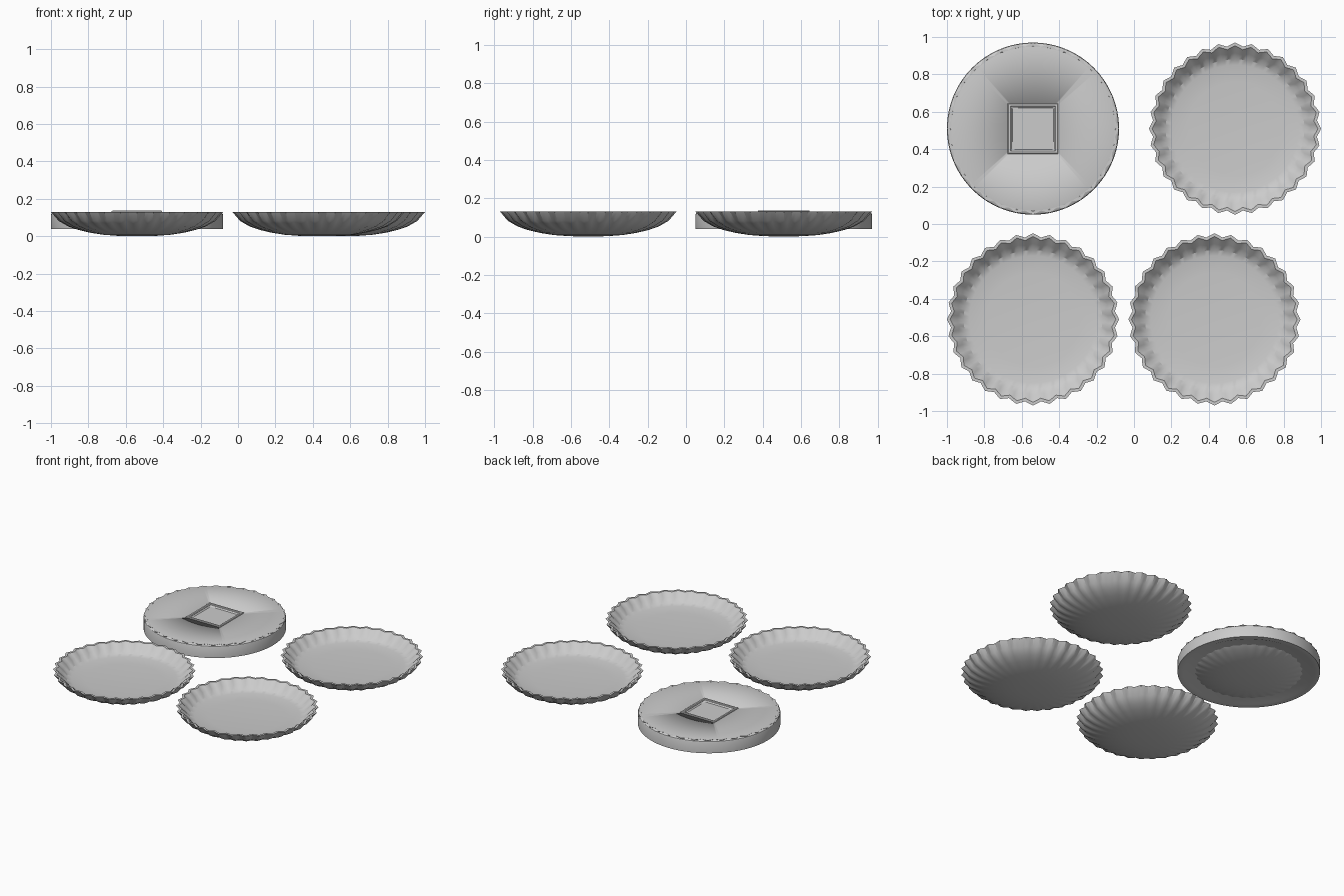
import bpy, bmesh, math

if "Cube" in bpy.data.objects:
    bpy.data.objects.remove(bpy.data.objects["Cube"])

FLUTES, SEG = 32, 128


def finish(bm, name, loc, angle=30):
    bmesh.ops.recalc_face_normals(bm, faces=bm.faces)
    me = bpy.data.meshes.new(name)
    bm.to_mesh(me)
    bm.free()
    ob = bpy.data.objects.new(name, me)
    ob.location = loc
    bpy.context.collection.objects.link(ob)
    bpy.ops.object.select_all(action='DESELECT')
    ob.select_set(True)
    bpy.context.view_layer.objects.active = ob
    bpy.ops.object.shade_smooth_by_angle(angle=math.radians(angle))
    return ob


def lathe(name, profile, loc):
    """Profile of (radius, z, flute amplitude), from axis to axis."""
    bm = bmesh.new()
    rings = []
    for r, z, amp in profile:
        if r == 0:
            rings.append([bm.verts.new((0, 0, z))] * SEG)
            continue
        ring = []
        for i in range(SEG):
            a = 2 * math.pi * i / SEG
            rr = r + amp * math.cos(FLUTES * a)
            ring.append(bm.verts.new((rr * math.cos(a), rr * math.sin(a), z)))
        rings.append(ring)
    for p, q in zip(rings, rings[1:]):
        for i in range(SEG):
            j = (i + 1) % SEG
            vs = list(dict.fromkeys([p[i], p[j], q[j], q[i]]))
            bm.faces.new(vs)
    return finish(bm, name, loc)


def square_lathe(name, profile, loc):
    """Square rings of (half width, z), bridged in order and capped if open."""
    bm = bmesh.new()
    rings = [[bm.verts.new((sx * h, sy * h, z)) for sx, sy in
              ((-1, -1), (1, -1), (1, 1), (-1, 1))] for h, z in profile]
    for p, q in zip(rings, rings[1:]):
        for i in range(4):
            j = (i + 1) % 4
            bm.faces.new((p[i], p[j], q[j], q[i]))
    bm.faces.new(rings[0])
    bm.faces.new(rings[-1])
    return finish(bm, name, loc)


# Fluted dish: domed underside, wavy rim, sloped inner wall, shallow floor
DISH = [(0, 0, 0), (.10, .002, 0), (.18, .008, 0), (.25, .019, .001),
        (.31, .034, .004), (.36, .052, .007), (.41, .082, .009),
        (.45, .13, .01), (.433, .13, .01), (.40, .10, .005),
        (.37, .073, 0), (.34, .066, 0), (.25, .06, 0), (0, .058, 0)]

for name, x, y in (("dish_front_left", -.54, -.51), ("dish_front_right", .43, -.51),
                   ("dish_back_right", .54, .51), ("dish_under_lid", -.54, .51)):
    lathe(name, DISH, (x, y, 0))

# Round lid with a softened top edge and a recessed underside
LID = (-.54, .51, 0)
lid = lathe("lid", [(0, .046, 0), (.41, .046, 0), (.425, .04, 0), (.46, .04, 0),
                    (.46, .115, 0), (.457, .122, 0), (.45, .127, 0),
                    (.435, .1305, 0), (0, .1305, 0)], LID)

# Square finger pit cut into the lid
cutter = square_lathe("pit_cutter", [(.1, .075), (.118, .15)], LID)
cutter.hide_render = True
cutter.hide_set(True)
mod = lid.modifiers.new("pit", 'BOOLEAN')
mod.object = cutter
mod.operation = 'DIFFERENCE'
mod.solver = 'EXACT'

# Raised frame and floor lining the pit
square_lathe("pit_frame", [(.135, .12), (.135, .134), (.131, .137), (.12, .137),
                           (.115, .133), (.1, .076)], LID)
